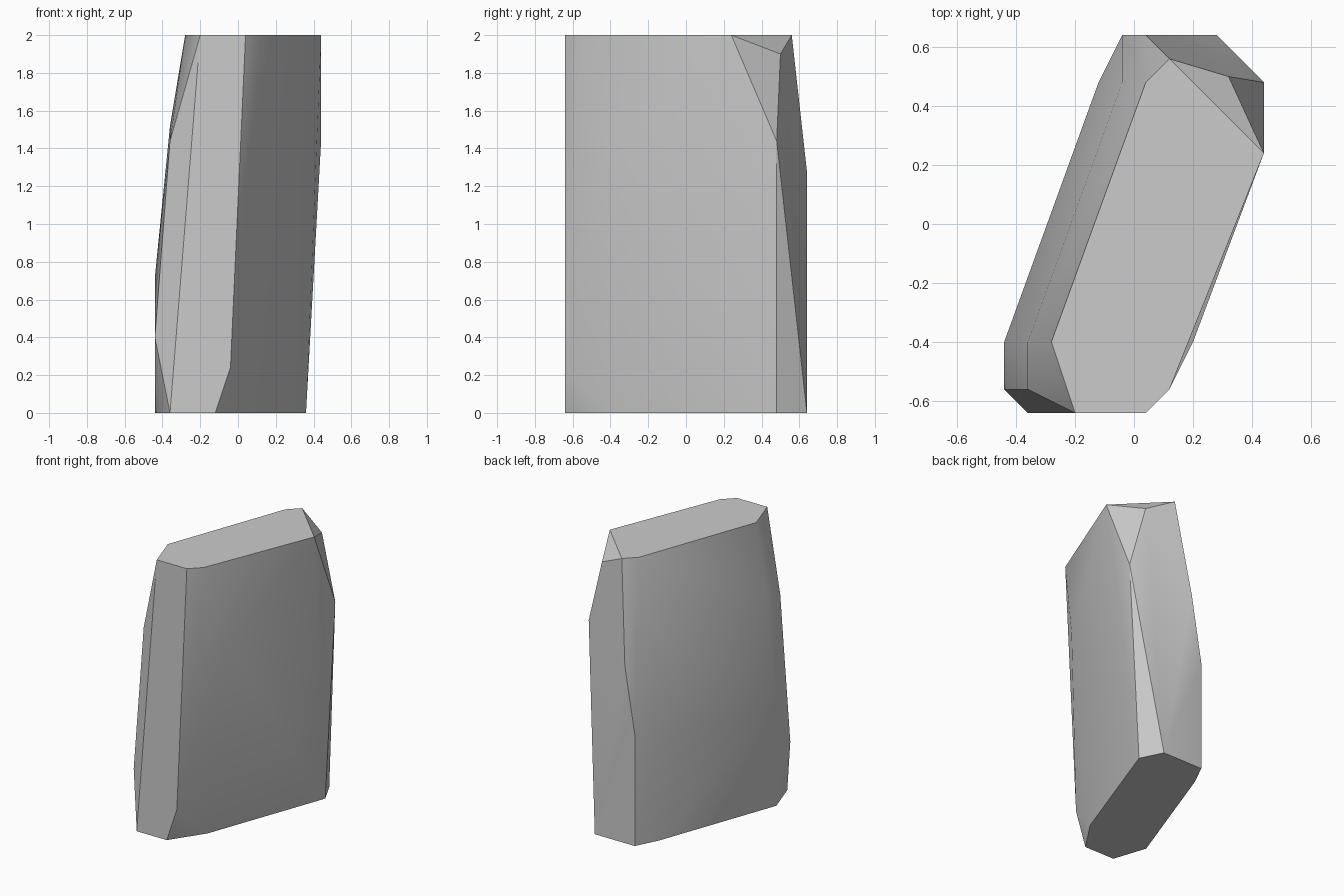
import bpy
import bmesh
import math

# Remove the default cube only
default_cube = bpy.data.objects.get("Cube")
if default_cube:
    bpy.data.objects.remove(default_cube, do_unlink=True)


def make_material(name, colour):
    material = bpy.data.materials.new(name)
    material.use_nodes = True
    material.diffuse_color = colour
    shader = next(n for n in material.node_tree.nodes if n.type == "BSDF_PRINCIPLED")
    shader.inputs["Base Color"].default_value = colour
    return material


def ring(height, outline):
    """Corner points of one horizontal outline."""
    return [(x, y, height) for x, y in outline]


# Flat base and flat top of the slab
base = ring(0, [(-.36, -.64), (-.12, -.64), (.04, -.4), (.36, .48),
                (.28, .64), (-.04, .64), (-.12, .48), (-.44, -.4)])
crown = ring(2, [(-.2, -.64), (.04, -.64), (.12, -.56), (.44, .24),
                 (.12, .56), (.04, .48), (-.28, -.4)])

# Bevelled corners between base and top
front_chips = [(-.04, -.64, .24), (-.44, -.56, .4), (-.36, -.56, 1.44)]
left_chips = [(.2, -.4, 1.4), (.44, .48, 1.44)]
right_chips = [(-.44, -.4, .72), (-.36, -.4, 1.52),
               (-.12, .48, .76), (-.04, .48, 1.52)]
back_chips = [(-.04, .64, .8), (.04, .64, 1.28), (.32, .5, 1.9)]


def build_slab(name, points, material):
    """Wrap the corner points in a faceted convex stone."""
    bm = bmesh.new()
    for point in points:
        bm.verts.new(point)
    bmesh.ops.convex_hull(bm, input=bm.verts[:], use_existing_faces=False)
    loose = [v for v in bm.verts if not v.link_faces]
    bmesh.ops.delete(bm, geom=loose, context="VERTS")
    bmesh.ops.dissolve_limit(bm, angle_limit=math.radians(.5),
                             verts=bm.verts[:], edges=bm.edges[:])
    bmesh.ops.recalc_face_normals(bm, faces=bm.faces[:])
    mesh = bpy.data.meshes.new(name)
    bm.to_mesh(mesh)
    bm.free()
    mesh.materials.append(material)
    slab = bpy.data.objects.new(name, mesh)
    bpy.context.collection.objects.link(slab)
    return slab


stone_grey = make_material("stone grey", (.6, .6, .6, 1))
stone = build_slab("stone_slab",
                   base + crown + front_chips + left_chips + right_chips + back_chips,
                   stone_grey)

# Soft shading across shallow facets, crisp main edges
bpy.ops.object.select_all(action="DESELECT")
stone.select_set(True)
bpy.context.view_layer.objects.active = stone
bpy.ops.object.shade_smooth_by_angle(angle=math.radians(30))
